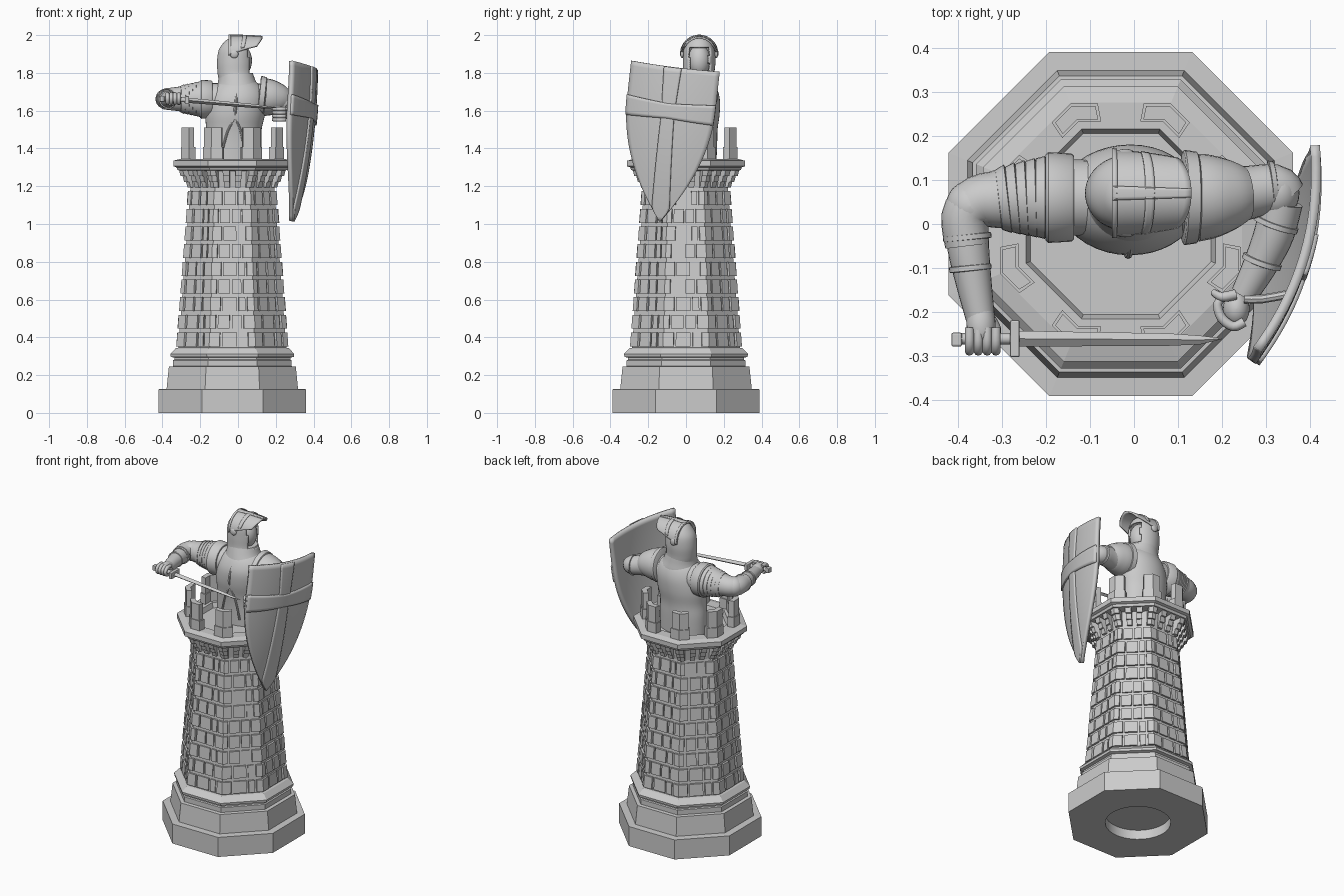
import bpy, bmesh, math, random
from mathutils import Vector as V

if "Cube" in bpy.data.objects:
    bpy.data.objects.remove(bpy.data.objects["Cube"])
random.seed(4)
CX, T8 = -0.03, math.tan(math.pi / 8)

# ---------- helpers ----------
def make(name, verts, faces, smooth=True, thick=0):
    me = bpy.data.meshes.new(name)
    me.from_pydata([tuple(v) for v in verts], [], faces)
    bm = bmesh.new(); bm.from_mesh(me)
    bmesh.ops.recalc_face_normals(bm, faces=bm.faces)
    bm.to_mesh(me); bm.free()
    ob = bpy.data.objects.new(name, me)
    bpy.context.collection.objects.link(ob)
    bpy.ops.object.select_all(action='DESELECT')
    ob.select_set(True); bpy.context.view_layer.objects.active = ob
    if smooth:
        bpy.ops.object.shade_smooth_by_angle(angle=math.radians(40))
    if thick:
        m = ob.modifiers.new("thickness", 'SOLIDIFY'); m.thickness = thick; m.offset = 0
    return ob

def loft(name, rings, smooth=True):
    n = len(rings[0]); last = (len(rings) - 1) * n
    faces = [(r*n+i, r*n+(i+1) % n, (r+1)*n+(i+1) % n, (r+1)*n+i)
             for r in range(len(rings)-1) for i in range(n)]
    faces += [tuple(range(n)), tuple(range(last, last+n))]
    return make(name, [p for r in rings for p in r], faces, smooth)

def spline(pts, k):
    if k == 1:
        return list(pts)
    out = []
    for i in range(len(pts)-1):
        a, b, c, d = pts[max(i-1, 0)], pts[i], pts[i+1], pts[min(i+2, len(pts)-1)]
        for j in range(k):
            t = j / k
            out.append(tuple(.5*(2*q+(r-p)*t+(2*p-5*q+4*r-s)*t*t+(3*q-p-3*r+s)*t**3)
                             for p, q, r, s in zip(a, b, c, d)))
    return out + [pts[-1]]

def stack(name, pts, k=4, n=40):            # elliptical rings (z, cx, cy, rx, ry)
    ang = [2*math.pi*i/n for i in range(n)]
    return loft(name, [[(cx+rx*math.cos(a), cy+ry*math.sin(a), z) for a in ang]
                       for z, cx, cy, rx, ry in spline(pts, k)])

def limb(name, pts, k=4, n=24, ref=(0, 0, 1)):   # round tube through (x, y, z, r)
    pts = spline(pts, k); P = [V(p[:3]) for p in pts]; rings = []
    for i, p in enumerate(P):
        t = (P[min(i+1, len(P)-1)] - P[max(i-1, 0)]).normalized()
        e1 = V(ref).cross(t).normalized(); e2 = t.cross(e1)
        rings.append([p + pts[i][3]*(math.cos(2*math.pi*j/n)*e1 + math.sin(2*math.pi*j/n)*e2) for j in range(n)])
    return loft(name, rings)

def band(name, p, d, r0, r1, w):            # short bevelled armour ring
    p, d = V(p), V(d).normalized() * w
    return limb(name, [(*(p+d*f), r) for f, r in ((-.5, r0-.006), (-.4, r0), (.4, r1), (.5, r1-.006))], 1, 32)

def ball(name, c, s):
    return stack(name, [(c[2]-s[2]*math.cos(a), c[0], c[1], s[0]*math.sin(a)+1e-4, s[1]*math.sin(a)+1e-4)
                        for a in [math.pi*i/14 for i in range(15)]], 1, 24)

def box(name, c, s):
    ob = make(name, [(c[0]+x*s[0]/2, c[1]+y*s[1]/2, c[2]+z*s[2]/2) for z in (-1, 1)
                     for x, y in ((-1, -1), (1, -1), (1, 1), (-1, 1))],
              [(0, 1, 2, 3), (4, 5, 6, 7), (0, 1, 5, 4), (1, 2, 6, 5), (2, 3, 7, 6), (3, 0, 4, 7)], False)
    m = ob.modifiers.new("bevel", 'BEVEL'); m.width = min(s)*.2; m.segments = 2
    return ob

def surf(name, f, nu, nv, thick):           # sheet from f(u, v), u in -1..1, v in 0..1
    vs = [f(2*i/nu-1, j/nv) for j in range(nv+1) for i in range(nu+1)]
    w = nu+1
    return make(name, vs, [(j*w+i, j*w+i+1, (j+1)*w+i+1, (j+1)*w+i) for j in range(nv) for i in range(nu)], True, thick)

class Stones:                                # blocks laid on the faces of the octagon
    def __init__(s): s.v, s.f = [], []
    def add(s, k, s0, s1, z0, z1, inner, o0, o1):
        a = k*math.pi/4; b = len(s.v)
        n, t = V((math.cos(a), math.sin(a), 0)), V((-math.sin(a), math.cos(a), 0))
        for z, o in ((z0, o0), (z1, o1)):
            for r, q in ((inner, s0), (o, s0), (o, s1), (inner, s1)):
                s.v.append(n*r + t*q*r*T8 + V((CX, 0, z)))
        s.f += [tuple(b+i for i in q) for q in ((0, 1, 2, 3), (4, 5, 6, 7), (0, 1, 5, 4), (1, 2, 6, 5), (2, 3, 7, 6), (3, 0, 4, 7))]
    def done(s, name): return make(name, s.v, s.f, False)

# ---------- tower ----------
prof = [(.39, 0), (.39, .125), (.348, .127), (.336, .245), (.314, .247), (.314, .278), (.307, .282), (.307, .292),
        (.326, .297), (.328, .312), (.30, .342), (.286, .345), (.222, 1.19), (.235, 1.28), (.29, 1.285),
        (.296, 1.3), (.312, 1.306), (.312, 1.335), (.275, 1.345), (.215, 1.345), (.205, 1.315)]
tower = loft("tower_body", [[(CX + a/math.cos(math.pi/8)*math.cos((i+.5)*math.pi/4),
                              a/math.cos(math.pi/8)*math.sin((i+.5)*math.pi/4), z) for i in range(8)] for a, z in prof], False)
cut = stack("base_hole_cutter", [(-.1, CX, 0, .19, .19), (.06, CX, 0, .19, .19)], 1, 48)
cut.hide_render = True
m = tower.modifiers.new("hole", 'BOOLEAN'); m.operation = 'DIFFERENCE'; m.object = cut; m.solver = 'EXACT'
bpy.context.view_layer.objects.active = tower
bpy.ops.object.modifier_apply(modifier="hole")
bpy.data.objects.remove(cut)

# brick courses, alternating bond
bricks = Stones()
wall = lambda z: .286 - .064*(z-.345)/.845
bonds = (((-1, -.55), (-.45, .2), (.3, .6), (.7, 1)), ((-1, -.75), (-.65, -.12), (-.02, .42), (.52, 1)))
for row in range(9):
    z0 = .352 + row*.0935; z1 = z0 + .074
    for k in range(8):
        for j, (a, b) in enumerate(bonds[(row+k) % 2] if row % 3 else bonds[row % 2]):
            o = .011 if j in (0, 3) else random.uniform(.007, .013)
            bricks.add(k, a, b, z0, z1, wall(z1)-.02, wall(z0)+o, wall(z1)+o)
bricks.done("bricks")

# stepped corbels under the walkway, merlons wrapped round the corners
corbels, merlons = Stones(), Stones()
for k in range(8):
    for a, b in ((-1, -.76), (-.44, -.14), (.14, .44), (.76, 1)):
        for z0, z1, o in ((1.192, 1.222, .245), (1.222, 1.253, .263), (1.253, 1.286, .282)):
            corbels.add(k, a, b, z0, z1, .2, o-.008, o)
    for sgn in (-1, 1):
        for w, z0, z1, i, o in ((.46, 1.338, 1.408, .232, .273), (.52, 1.408, 1.51, .237, .268)):
            merlons.add(k, *sorted((sgn*w, sgn)), z0, z1, i, o, o)
corbels.done("corbels"); merlons.done("merlons")

# ---------- torso ----------
stack("torso_armour", [(1.3, -.025, .06, .15, .1), (1.42, -.025, .06, .15, .105), (1.5, -.022, .057, .147, .11),
                       (1.58, -.015, .055, .158, .123), (1.66, -.005, .055, .155, .124), (1.72, 0, .058, .13, .105),
                       (1.765, 0, .06, .08, .075)])
limb("breast_ridge", [(-.015, -.045, 1.54, .004), (-.015, -.069, 1.6, .008), (-.01, -.066, 1.66, .008), (-.005, -.04, 1.72, .004)], 4, 8, (1, 0, 0))
for s in (-1, 1):
    limb("plate_edge", [(-.015, -.06, 1.56, .005), (-.02+s*.035, -.052, 1.49, .006), (-.025+s*.065, -.04, 1.36, .006)], 4, 8, (1, 0, 0))

# ---------- head ----------
stack("neck_guard", [(1.705, .002, .06, .115, .1), (1.715, .002, .06, .118, .104), (1.755, -.005, .062, .1, .094), (1.8, -.012, .066, .09, .083)])
helm = stack("helmet", [(1.76, -.005, .063, .097, .088), (1.8, -.014, .067, .094, .084), (1.86, -.015, .07, .096, .086),
                        (1.92, -.012, .07, .09, .082), (1.96, -.006, .07, .07, .066), (1.982, -.002, .07, .045, .043), (1.99, 0, .07, .005, .005)], 6, 48)
bm = bmesh.new(); bm.from_mesh(helm.data)
def opening(f):
    c = f.calc_center_median()
    return c.x > .02 and abs(c.y-.07) < .056 and 1.79 < c.z < 1.935
bmesh.ops.delete(bm, geom=[f for f in bm.faces if opening(f)], context='FACES')
bm.to_mesh(helm.data); bm.free()
helm.modifiers.new("thickness", 'SOLIDIFY').thickness = .01
ball("face", (.012, .07, 1.865), (.062, .06, .085))

def visor(off, u0=-1, u1=1, v0=0, v1=1):     # raised visor arched over the crown
    def f(u, v):
        u, v = u0+(u1-u0)*(u+1)/2, v0+(v1-v0)*v
        th = u*math.radians(95-35*v); r = .092+off
        return (-.05+.18*v-.03*abs(u)**2*v, .07+r*math.sin(th)*(1-.05*v), 1.9+r*math.cos(th)-.01*v*v+.004*v)
    return f
surf("visor", visor(0), 24, 12, .01)
surf("visor_rib", visor(.006, -.1, .1), 4, 12, .008)
surf("visor_cross_rib", visor(.006, -.9, .9, .42, .54), 24, 3, .008)
surf("visor_back_rim", visor(.006, -1, 1, 0, .07), 24, 2, .008)
for s in (-1, 1):
    ball("visor_pivot", (-.02, .07+s*.09, 1.9), (.022, .01, .022))

# ---------- sword arm ----------
limb("right_upper_arm", [(-.08, .06, 1.66, .085), (-.2, .06, 1.66, .085), (-.29, .058, 1.662, .07), (-.35, .05, 1.662, .057)])
band("right_pauldron", (-.168, .06, 1.66), (-1, 0, 0), .1, .103, .065)
for i in range(5):
    band("right_lame", (-.212-.021*i, .06-.001*i, 1.661), (-1, -.03*i, 0), .094-.004*i, .089-.005*i, .025)
limb("right_elbow", [(-.3, .056, 1.662, .066), (-.352, .05, 1.662, .06), (-.382, .015, 1.662, .055), (-.378, -.05, 1.662, .05)])
ball("right_elbow_cop", (-.372, .04, 1.662), (.055, .058, .058))
limb("right_forearm", [(-.38, 0, 1.66, .05), (-.375, -.06, 1.66, .047), (-.362, -.14, 1.66, .04), (-.348, -.215, 1.66, .033)])
for y, r in ((-.03, .055), (-.1, .048)):
    band("right_cuff", (-.378 - (y+.03)*.1, y, 1.66), (.1, -1, 0), r, r, .014)
limb("right_palm", [(-.348, -.19, 1.662, .028), (-.347, -.225, 1.666, .033), (-.345, -.255, 1.668, .028), (-.345, -.275, 1.668, .012)])
for i in range(4):
    x = -.373 + i*.02
    limb("right_finger", [(x, -.235, 1.687, .011), (x, -.27, 1.686, .011), (x, -.288, 1.666, .0105), (x, -.276, 1.642, .01), (x, -.25, 1.64, .008)], 4, 10, (1, 0, 0))
limb("right_thumb", [(-.325, -.215, 1.65, .012), (-.312, -.24, 1.64, .011), (-.315, -.265, 1.642, .008)], 4, 10)

# ---------- sword ----------
loft("blade", [[(x, y-h, z), (x, y, z+h*.75), (x, y+h, z), (x, y, z-h*.75)] for x, y, z, h in
               ((-.27, -.26, 1.655, .018), (.08, -.262, 1.625, .014), (.15, -.263, 1.619, .01), (.2, -.26, 1.615, .001))], False)
limb("sword_grip", [(-.4, -.26, 1.662, .013), (-.27, -.26, 1.657, .013)], 1, 12)
box("sword_guard", (-.27, -.26, 1.657), (.022, .084, .04))
box("sword_pommel", (-.402, -.262, 1.662), (.024, .032, .032))

# ---------- shield arm ----------
limb("left_upper_arm", [(.08, .06, 1.66, .085), (.16, .06, 1.66, .078), (.25, .07, 1.645, .062), (.32, .08, 1.63, .055), (.345, .06, 1.625, .048)])
band("left_pauldron_rim", (.128, .06, 1.675), (1, 0, -.1), .108, .104, .034)
limb("left_pauldron", [(.14, .06, 1.672, .1), (.18, .063, 1.668, .094), (.225, .067, 1.66, .078), (.255, .07, 1.652, .06)])
ball("left_elbow_cop", (.325, .07, 1.63), (.05, .058, .055))
band("left_elbow_rim", (.315, .085, 1.632), (1, .1, -.1), .06, .056, .014)
limb("left_forearm", [(.335, .05, 1.628, .048), (.318, -.02, 1.615, .046), (.29, -.085, 1.6, .04), (.25, -.16, 1.585, .031)])
for p, r in (((.322, -.0, 1.618), .052), ((.29, -.085, 1.6), .046)):
    band("left_cuff", p, (-.35, -1, -.15), r, r, .014)
ball("left_fist", (.232, -.192, 1.58), (.03, .04, .036))
for i in range(4):
    z = 1.552 + i*.019
    limb("left_finger", [(.25, -.222, z, .011), (.225, -.232, z, .011), (.198, -.212, z, .011), (.19, -.18, z, .01), (.208, -.165, z, .008)], 4, 10)
limb("left_thumb", [(.23, -.16, 1.61, .012), (.2, -.165, 1.615, .011), (.18, -.155, 1.6, .008)], 4, 10)
for z in (1.575, 1.61):
    limb("shield_strap", [(.25, -.17, z, .01), (.29, -.17, z, .01), (.345, -.16, z, .01)], 2, 8)

# ---------- shield ----------
C, U, D = V((.345, -.053, 1.835)), V((.27, .955, -.12)).normalized(), V((-.108, -.068, -.815))
N = D.cross(U).normalized()
N = N if N.x > 0 else -N
half = lambda t: .242*max(.01, 1 - (max(0, t-.25)/.75)**2)
def on_shield(lat, t, off):
    return C + U*lat + D*t + N*(.045*(1-(lat/.242)**2) + .1*t*(1-t) + off)
surf("shield", lambda u, v: on_shield(u*half(v), v, 0), 20, 32, .022)
surf("shield_cross_upright", lambda u, v: on_shield(u*min(.035+.022*abs(v-.3)*(2 if v < .3 else 1), half(v)), v, .013), 8, 32, .014)
def bar(u, v):
    t = .28 + (v-.5)*(.095+.035*abs(u))
    return on_shield(u*half(t)*1.01, t, .0135)
surf("shield_cross_bar", bar, 24, 6, .014)
